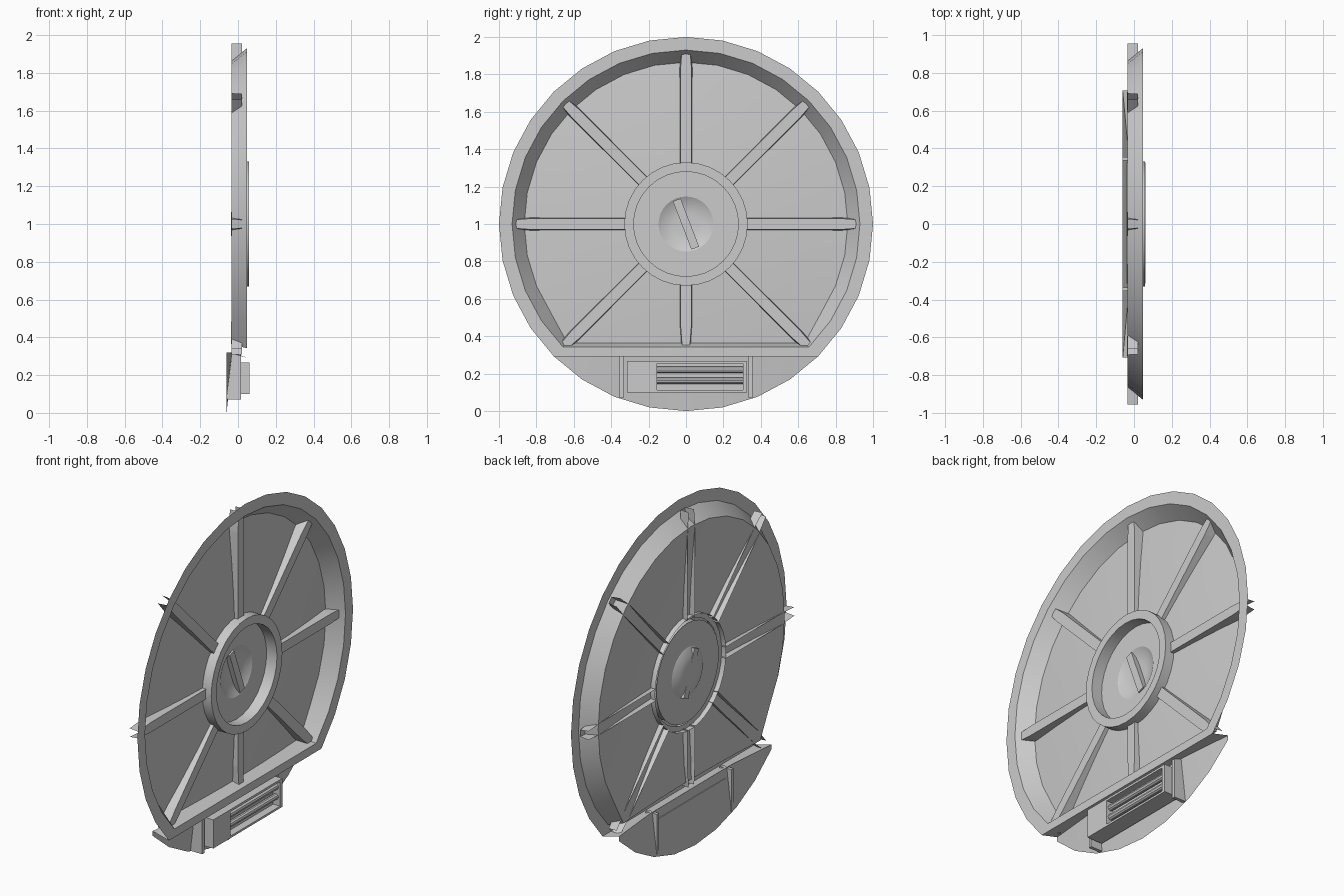
import bpy, bmesh, math
from math import sin, cos, pi, radians
from mathutils import Matrix

if "Cube" in bpy.data.objects:
    bpy.data.objects.remove(bpy.data.objects["Cube"])

N = 32
CZ = 1.0


def finish(name, bm, smooth=False):
    bmesh.ops.remove_doubles(bm, verts=bm.verts, dist=0.0002)
    bmesh.ops.recalc_face_normals(bm, faces=bm.faces)
    me = bpy.data.meshes.new(name)
    bm.to_mesh(me)
    bm.free()
    ob = bpy.data.objects.new(name, me)
    bpy.context.collection.objects.link(ob)
    if smooth:
        bpy.ops.object.select_all(action='DESELECT')
        ob.select_set(True)
        bpy.context.view_layer.objects.active = ob
        bpy.ops.object.shade_smooth_by_angle(angle=radians(25))
    return ob


def loft(name, loops, closed=True, cap=False, smooth=False):
    """Skin a list of equal-length point loops."""
    bm = bmesh.new()
    rows = [[bm.verts.new(p) for p in lp] for lp in loops]
    n = len(rows[0])
    for a, b in zip(rows, rows[1:]):
        for i in range(n if closed else n - 1):
            j = (i + 1) % n
            bm.faces.new((a[i], a[j], b[j], b[i]))
    if cap:
        bm.faces.new(rows[-1])
    return finish(name, bm, smooth)


def circle(x, r):
    return [(x, r * sin(2 * pi * i / N), CZ + r * cos(2 * pi * i / N)) for i in range(N)]


def cut_loop(r, d, x=None, k=1.0):
    """Circle with its bottom cut by a chord at distance d; x=None follows the domed floor."""
    pts = []
    for i in range(N):
        a = 2 * pi * i / N
        down = abs(a - pi)
        rad = r if down > pi / 4 + 0.01 else d / cos(down)
        rad = 0.3 + (rad - 0.3) * k
        px = x if x is not None else 0.005 - 0.04 * (rad / 0.865) ** 2
        pts.append((px, rad * sin(a), CZ + rad * cos(a)))
    return pts


def box(name, x, y, z):
    bm = bmesh.new()
    bmesh.ops.create_cube(bm, size=1)
    for v in bm.verts:
        v.co = [lo + (c + 0.5) * (hi - lo) for c, (lo, hi) in zip(v.co, (x, y, z))]
    return finish(name, bm)


# Rim: flat front flange and sloping inner wall
c45 = cos(pi / 4)
loft("rim", [cut_loop(1.0, c45, 0.047), cut_loop(0.93, 0.93 * c45, 0.047),
             cut_loop(0.865, 0.635)], smooth=True)

# Slightly domed floor from hub to rim
loft("domed_floor", [cut_loop(0.865, 0.635, None, k) for k in (1, 0.66, 0.33, 0)], smooth=True)

# Hub ring, recessed hub floor with a bowl in the middle
loft("hub_ring", [circle(-0.03, 0.33), circle(0.057, 0.33), circle(0.057, 0.28),
                  circle(-0.01, 0.28)], smooth=True)
loft("hub_floor_bowl", [circle(-0.01, 0.29), circle(-0.01, 0.147), circle(-0.03, 0.11),
                        circle(-0.036, 0.06)], cap=True, smooth=True)

# Handle bar across the bowl
bar = box("hub_handle", (-0.035, -0.005), (-0.022, 0.022), (-0.138, 0.138))
bar.data.transform(Matrix.Translation((0, 0, CZ)) @ Matrix.Rotation(radians(21), 4, 'X'))

# Spokes: channels open at the back, poking through the rim wall
for i in range(8):
    a = i * pi / 4
    end = 0.66 if i == 4 else 0.955
    rot = Matrix.Translation((0, 0, CZ)) @ Matrix.Rotation(a, 4, 'X')
    loops = []
    for r, w in ((0.32, 0.034), (end - 0.12, 0.034), (end, 0.025)):
        loops.append([(-0.035, -w, r), (0.02, -w + 0.005, r), (0.02, w - 0.005, r), (-0.035, w, r)])
    loft("spoke", loops, closed=False).data.transform(rot)

# Lower plate, pushed forward along its top edge, and the ledge joining it to the rim
arc, top, chord = [], [], []
for i in range(9):
    a = radians(-45 + 90 * i / 8)
    y = sin(a)
    t = min(1, (0.707 - abs(y)) / 0.32)
    arc.append((-0.06, y, CZ - cos(a)))
    top.append((-0.06 + 0.03 * t, y, 0.32))
    chord.append((0.047, y, CZ - c45))
loft("lower_plate", [arc, top], closed=False, smooth=True)
loft("plate_ledge", [top, chord], closed=False)

# Side brackets
for s in (-1, 1):
    box("side_bracket", (-0.06, 0.016), (s * 0.345 - 0.01, s * 0.345 + 0.01), (0.07, 0.315))

# Vent housing: solid end block, frame walls and recessed back
for name, x, y, z in (
        ("vent_block", (-0.04, 0.06), (-0.315, -0.155), (0.10, 0.268)),
        ("vent_right_wall", (-0.04, 0.06), (0.305, 0.325), (0.10, 0.268)),
        ("vent_top_wall", (-0.04, 0.06), (-0.155, 0.305), (0.255, 0.268)),
        ("vent_bottom_wall", (-0.04, 0.06), (-0.155, 0.305), (0.10, 0.112)),
        ("vent_back", (-0.04, 0.015), (-0.155, 0.305), (0.112, 0.255))):
    box(name, x, y, z)

# Two horizontal vent bars
for z in (0.162, 0.220):
    rings = [[(0.032 + 0.018 * cos(k * pi / 5), y, z + 0.018 * sin(k * pi / 5)) for k in range(10)]
             for y in (-0.155, 0.305)]
    loft("vent_bar", rings, smooth=True)
